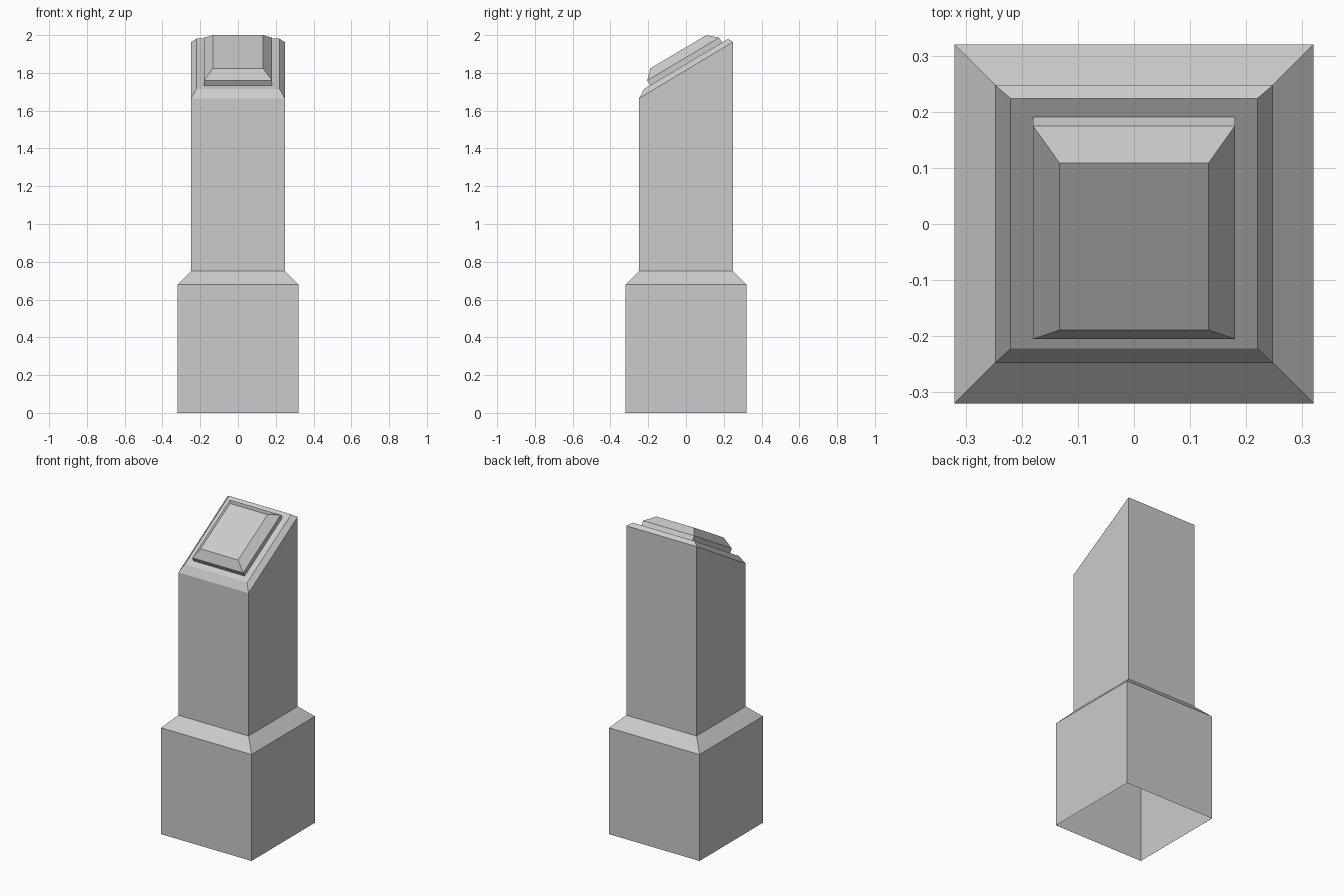
import bpy
import bmesh

if "Cube" in bpy.data.objects:
    bpy.data.objects.remove(bpy.data.objects["Cube"])


def ring(bm, hx, front, back):
    """Rectangular loop: half width, then (y, z) of its front and back edges."""
    (yf, zf), (yb, zb) = front, back
    return [bm.verts.new(p) for p in
            ((-hx, yf, zf), (hx, yf, zf), (hx, yb, zb), (-hx, yb, zb))]


def level(hx, z):
    return hx, (-hx, z), (hx, z)


def loft(name, sections):
    """Bridge successive loops, cap the top, leave the bottom open."""
    bm = bmesh.new()
    loops = [ring(bm, *s) for s in sections]
    for a, b in zip(loops, loops[1:]):
        for i in range(4):
            j = (i + 1) % 4
            bm.faces.new((a[i], a[j], b[j], b[i]))
    bm.faces.new(loops[-1])
    mesh = bpy.data.meshes.new(name)
    bm.to_mesh(mesh)
    bm.free()
    obj = bpy.data.objects.new(name, mesh)
    bpy.context.collection.objects.link(obj)
    return obj


loft("slanted_pedestal", [
    # wide base with chamfered shoulder
    level(0.32, 0.0),
    level(0.32, 0.68),
    level(0.248, 0.752),
    # shaft up to the sloping, chamfered top
    (0.248, (-0.248, 1.665), (0.248, 1.963)),
    (0.22, (-0.222, 1.715), (0.224, 1.981)),
    # raised panel on the slope: foot, rim, chamfered top
    (0.18, (-0.19, 1.734), (0.191, 1.961)),
    (0.18, (-0.205, 1.76), (0.175, 1.986)),
    (0.133, (-0.189, 1.824), (0.109, 2.0)),
])
